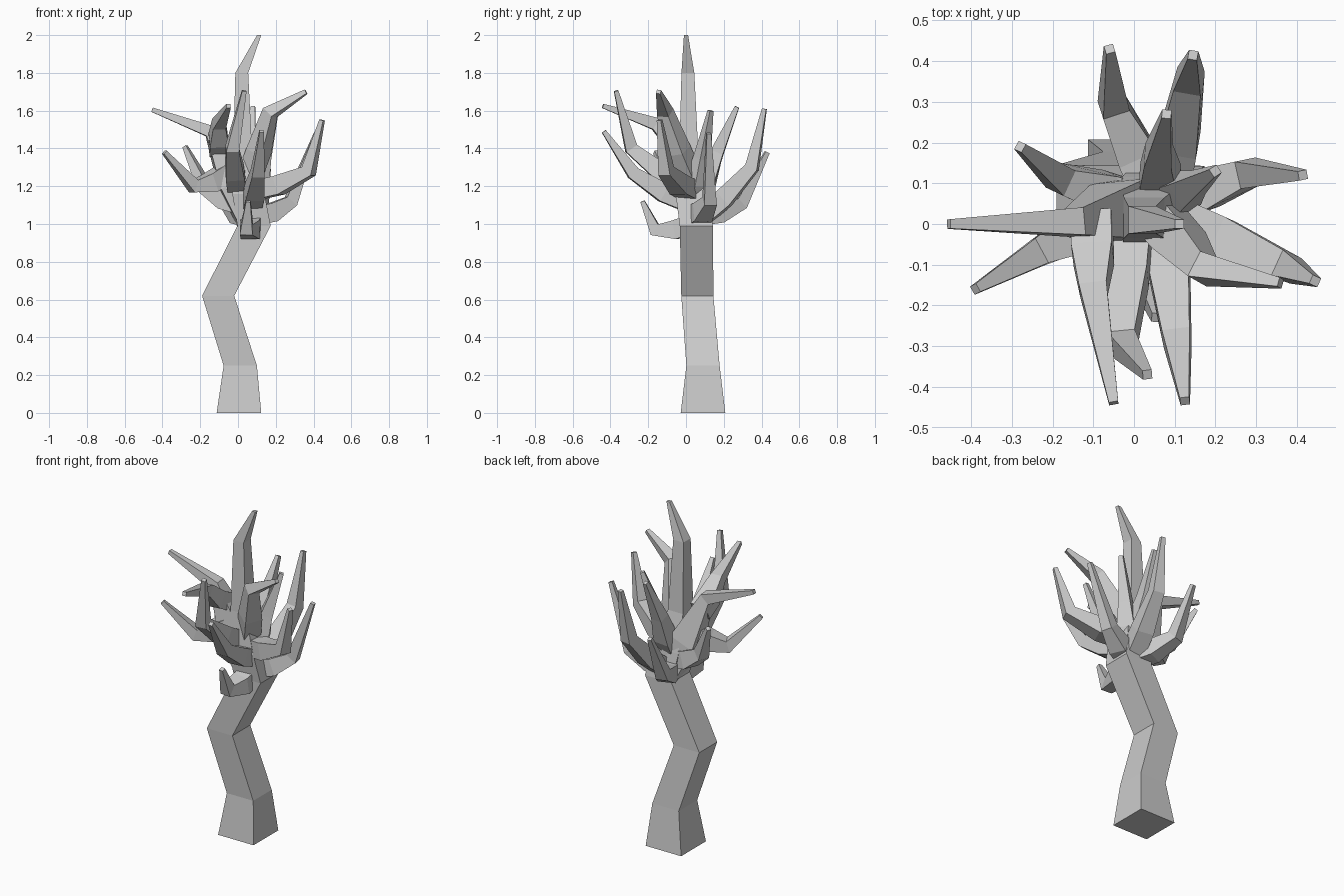
import bpy, bmesh
from mathutils import Vector

if "Cube" in bpy.data.objects:
    bpy.data.objects.remove(bpy.data.objects["Cube"])

CORNERS = ((-1, -1), (1, -1), (1, 1), (-1, 1))


def skin(name, rings):
    # Four-sided tube through a series of rings
    bm = bmesh.new()
    vs = [[bm.verts.new(p) for p in r] for r in rings]
    for a, b in zip(vs, vs[1:]):
        for i in range(4):
            j = (i + 1) % 4
            bm.faces.new((a[i], a[j], b[j], b[i]))
    bm.faces.new(vs[0])
    bm.faces.new(vs[-1])
    bmesh.ops.recalc_face_normals(bm, faces=bm.faces)
    me = bpy.data.meshes.new(name)
    bm.to_mesh(me)
    bm.free()
    bpy.context.collection.objects.link(bpy.data.objects.new(name, me))


def limb(name, root, elbow, tip, thick=0.1):
    # Tapered square limb: sags a little on the way out, then kinks at the elbow
    root, elbow, tip = Vector(root), Vector(elbow), Vector(tip)
    mid = (root + elbow) / 2
    mid.z -= 0.02
    pts = [root, mid, elbow, tip]
    run = tip - root
    side = Vector((-run.y, run.x, 0)).normalized()
    rings = []
    for i, w in enumerate((thick, thick, 0.068, 0.023)):
        a, b = pts[max(i - 1, 0)], pts[min(i + 1, 3)]
        d = (pts[i] - a).normalized() + (b - pts[i]).normalized()
        d.normalize()
        s = (side - d * side.dot(d)).normalized()
        n = d.cross(s)
        rings.append([pts[i] + (s * u + n * v) * w / 2 for u, v in CORNERS])
    skin(name, rings)


# Bent trunk running up into the central leader: centre and half width
TRUNK = [(0.005, 0.09, 0, 0.118), (0.012, 0.09, 0.25, 0.088),
         (-0.105, 0.06, 0.62, 0.085), (0.085, 0.055, 0.99, 0.088),
         (0.055, 0.03, 1.16, 0.085), (0.025, 0.015, 1.38, 0.05),
         (0.02, 0.01, 1.8, 0.034), (0.112, 0, 2, 0.011)]
skin("trunk", [[(x + u * h, y + v * h, z) for u, v in CORNERS]
               for x, y, z, h in TRUNK])

# Heavy left fork
CROTCH = Vector(TRUNK[3][:3])
CROWN = Vector(TRUNK[5][:3])
FORK = Vector((-0.145, 0.005, 1.49))
limb("left_fork", CROTCH, FORK, (-0.455, 0, 1.605), 0.15)


def on(end, z):
    # Point at height z on the line from the crotch to the given end
    return CROTCH.lerp(end, (z - CROTCH.z) / (end.z - CROTCH.z))


# Branches: parent, root height, elbow, tip
BRANCHES = {
    "right_upper": (CROWN, 1.22, (0.17, -0.11, 1.59), (0.36, -0.145, 1.7)),
    "right_front": (CROWN, 1.17, (0.375, -0.105, 1.28), (0.445, -0.14, 1.55)),
    "right_back": (CROWN, 1.04, (0.28, 0.125, 1.12), (0.415, 0.12, 1.48)),
    "right_inner": (CROWN, 1.12, (0.13, 0.085, 1.35), (0.2, 0.13, 1.6)),
    "back_inner": (CROWN, 1.12, (0.06, 0.165, 1.38), (0.08, 0.27, 1.62)),
    "back_right": (CROWN, 1.01, (0.135, 0.35, 1.3), (0.145, 0.415, 1.61)),
    "back_left": (FORK, 1.04, (-0.05, 0.29, 1.11), (-0.06, 0.43, 1.38)),
    "left_back": (FORK, 1.1, (-0.18, 0.11, 1.2), (-0.28, 0.19, 1.41)),
    "left_front": (FORK, 1.28, (-0.235, -0.07, 1.2), (-0.39, -0.16, 1.38)),
    "front_left": (FORK, 1.4, (-0.1, -0.16, 1.53), (-0.05, -0.44, 1.625)),
    "front_inner": (FORK, 1.18, (-0.03, -0.29, 1.4), (0.033, -0.37, 1.705)),
    "front_right": (CROWN, 1.1, (0.105, -0.28, 1.27), (0.125, -0.435, 1.49)),
    "front_stub": (CROWN, 1.01, (0.045, -0.165, 0.97), (0.055, -0.23, 1.12)),
}
for name, (parent, z, elbow, tip) in BRANCHES.items():
    limb(name + "_branch", on(parent, z), elbow, tip)
